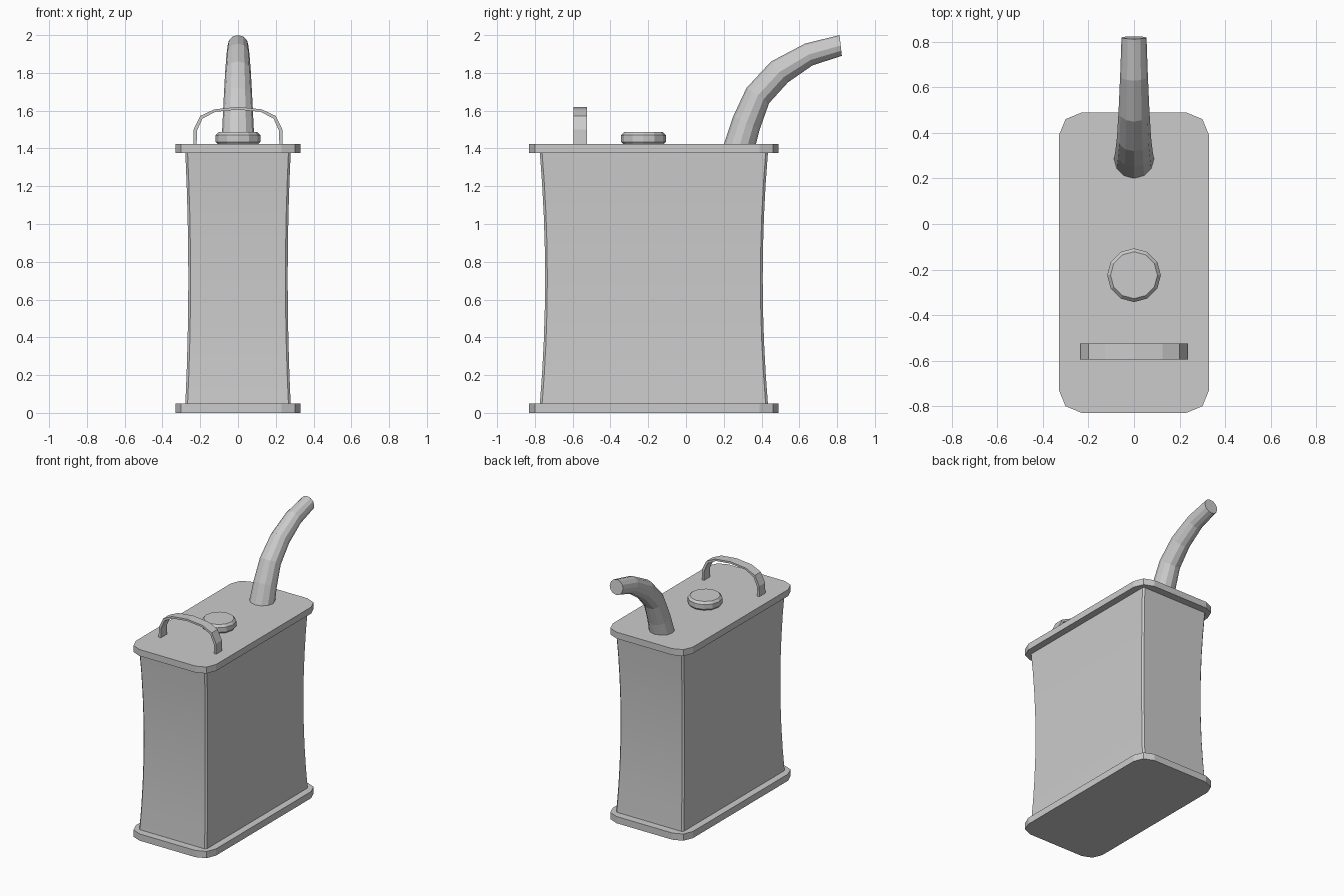
import bpy, bmesh, math
from mathutils import Vector

cube = bpy.data.objects.get("Cube")
if cube:
    bpy.data.objects.remove(cube, do_unlink=True)

grey = bpy.data.materials.new("plain_grey")
grey.use_nodes = True
colour = (0.6, 0.6, 0.6, 1)
grey.diffuse_color = colour
grey.node_tree.nodes["Principled BSDF"].inputs["Base Color"].default_value = colour

MID_Y = -0.17


def loft(name, rings, smooth=None):
    """Skin a list of equal-length closed rings and cap both ends."""
    bm = bmesh.new()
    rows = [[bm.verts.new(p) for p in ring] for ring in rings]
    for a, b in zip(rows, rows[1:]):
        for i in range(len(a)):
            j = (i + 1) % len(a)
            bm.faces.new((a[i], a[j], b[j], b[i]))
    bm.faces.new(rows[0][::-1])
    bm.faces.new(rows[-1])
    bmesh.ops.recalc_face_normals(bm, faces=bm.faces)
    mesh = bpy.data.meshes.new(name)
    bm.to_mesh(mesh)
    bm.free()
    mesh.materials.append(grey)
    obj = bpy.data.objects.new(name, mesh)
    bpy.context.collection.objects.link(obj)
    if smooth:
        bpy.ops.object.select_all(action='DESELECT')
        obj.select_set(True)
        bpy.context.view_layer.objects.active = obj
        bpy.ops.object.shade_smooth_by_angle(angle=math.radians(smooth))
    return obj


def rounded_rect(hx, hy, radius, steps, z):
    """Ring of a rectangle with rounded corners."""
    ring = []
    for k, (sx, sy) in enumerate(((1, 1), (-1, 1), (-1, -1), (1, -1))):
        for s in range(steps + 1):
            a = math.pi / 2 * (k + s / steps)
            ring.append((sx * (hx - radius) + radius * math.cos(a),
                         MID_Y + sy * (hy - radius) + radius * math.sin(a), z))
    return ring


def circle(radius, y, z, sides=12):
    return [(radius * math.cos(2 * math.pi * i / sides),
             y + radius * math.sin(2 * math.pi * i / sides), z) for i in range(sides)]


# Flat end plates
for name, low, high in (("bottom_plate", 0, 0.05), ("top_plate", 1.375, 1.423)):
    loft(name, [rounded_rect(0.33, 0.66, 0.1, 2, z) for z in (low, high)])

# Tank body, slightly pinched at the waist
body = []
for i in range(9):
    t = i / 4 - 1
    body.append(rounded_rect(0.263 + 0.016 * t * t, 0.576 + 0.028 * t * t,
                             0.012, 1, 0.712 + 0.668 * t))
loft("tank_body", body, smooth=30)

# Filler cap with bevelled rims
loft("filler_cap", [circle(r, -0.225, z) for r, z in
                    ((0.105, 1.42), (0.118, 1.435), (0.118, 1.47), (0.103, 1.487))])

# Tapered curved spout: outer and inner edge points in the (y, z) plane
outer = [(0.20, 1.42), (0.25, 1.57), (0.32, 1.72), (0.45, 1.86), (0.63, 1.955), (0.813, 2.0)]
inner = [(0.37, 1.42), (0.39, 1.50), (0.44, 1.64), (0.54, 1.75), (0.67, 1.84), (0.825, 1.89)]
widths = (0.088, 0.082, 0.075, 0.068, 0.061, 0.055)
spout = []
for o, n, w in zip(outer, inner, widths):
    o, n = Vector((0, *o)), Vector((0, *n))
    centre, arm = (o + n) / 2, (o - n) / 2
    spout.append([centre + arm * math.cos(a) + Vector((w * math.sin(a), 0, 0))
                  for a in (2 * math.pi * i / 12 for i in range(12))])
loft("spout", spout)

# Carrying handle: a flat strip bent into an arch
half = [((0.237, 1.42), (0.219, 1.42)), ((0.235, 1.50), (0.217, 1.495)),
        ((0.2, 1.572), (0.188, 1.558)), ((0.125, 1.607), (0.12, 1.594))]
crown = [((0, 1.62), (0, 1.606))]
left = [((-a[0], a[1]), (-b[0], b[1])) for a, b in reversed(half)]
loft("handle", [[(a[0], -0.595, a[1]), (a[0], -0.525, a[1]),
                 (b[0], -0.525, b[1]), (b[0], -0.595, b[1])]
                for a, b in half + crown + left])
